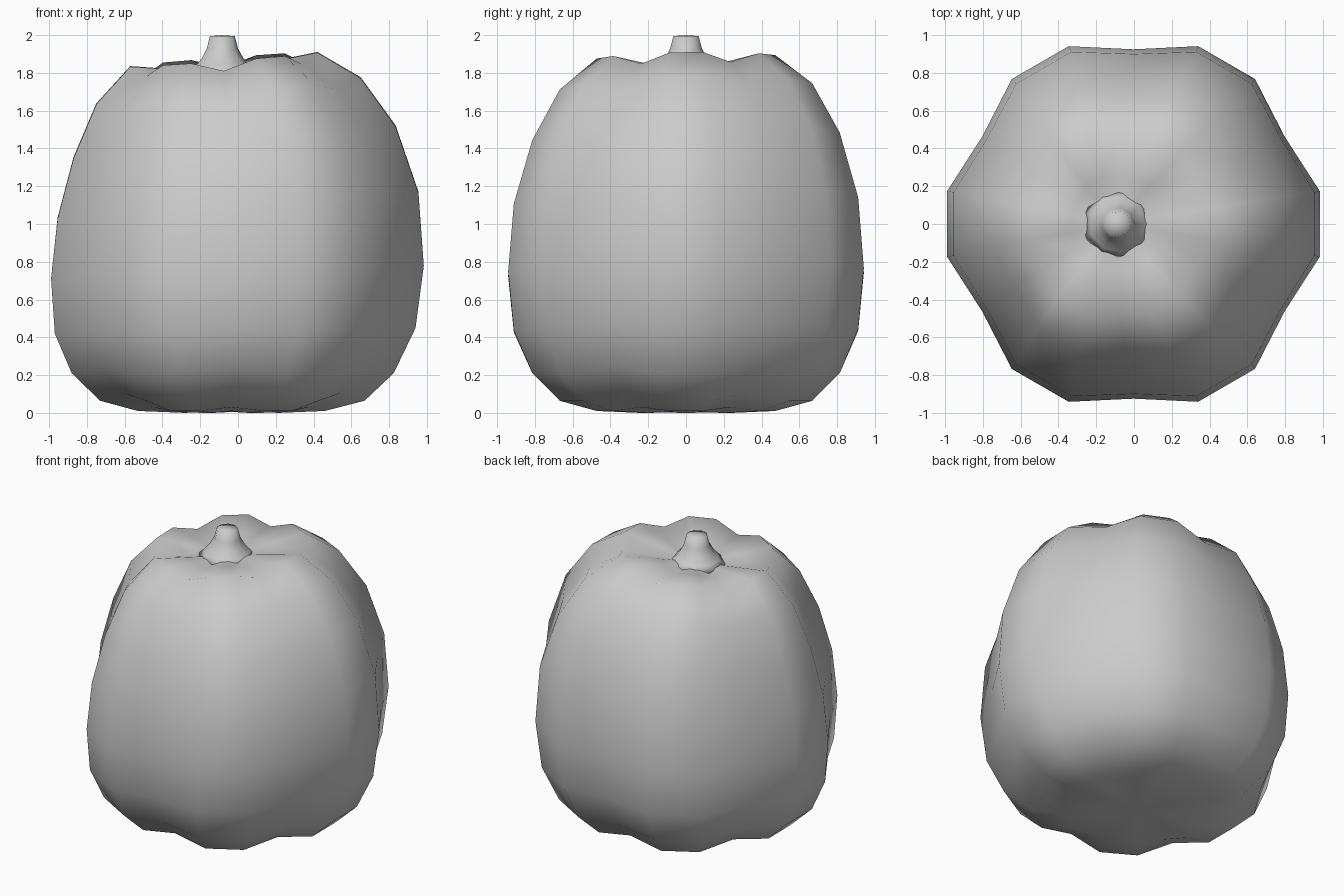
import bpy, bmesh
from math import sin, cos, radians, pi

if "Cube" in bpy.data.objects:
    bpy.data.objects.remove(bpy.data.objects["Cube"])


def make_object(name, rings, bottom, top):
    """Loft equal-length closed rings and close both ends with fans."""
    bm = bmesh.new()
    loops = [[bm.verts.new(p) for p in ring] for ring in rings]
    n = len(loops[0])
    for a, b in zip(loops, loops[1:]):
        for i in range(n):
            j = (i + 1) % n
            bm.faces.new((a[i], a[j], b[j], b[i]))
    for loop, pole in ((loops[0], bottom), (loops[-1], top)):
        tip = bm.verts.new(pole)
        for i in range(n):
            bm.faces.new((loop[i], loop[(i + 1) % n], tip))
    bmesh.ops.recalc_face_normals(bm, faces=bm.faces)
    mesh = bpy.data.meshes.new(name)
    bm.to_mesh(mesh)
    bm.free()
    mesh.shade_smooth()
    obj = bpy.data.objects.new(name, mesh)
    bpy.context.collection.objects.link(obj)
    return obj


# body rings: centre x, radius, height, tilt, groove inward, groove drop
profile = [
    (-.035, .259, .000, .000, .01, -.010),
    (-.035, .503, .010, .000, .03, -.020),
    (-.030, .711, .064, .000, .05, -.040),
    (-.028, .866, .210, .000, .06, -.030),
    (-.015, .970, .435, .015, .07, -.015),
    (-.003, 1.002, .745, .035, .077, .000),
    (.000, .970, 1.100, .070, .07, .015),
    (-.018, .866, 1.435, .085, .06, .030),
    (-.050, .711, 1.705, .070, .05, .045),
    (-.075, .503, 1.872, .038, .03, .052),
    (-.085, .255, 1.838, .020, .01, .030),
]


# six lobes: two outer points and one groove point each
def body_ring(cx, r, z, tilt, inward, drop):
    pts = []
    for i in range(18):
        a = radians(10 + 20 * i)
        groove = i % 3 == 1
        rr = r - inward * groove
        x, y = cos(a), sin(a)
        pts.append((cx + rr * x, rr * y,
                    z + tilt * (x + .25 * y) - drop * groove))
    return pts


make_object("pumpkin_body", [body_ring(*p) for p in profile],
            (-.035, 0, .005), (-.085, 0, 1.80))

# flared stem
stem = [(.19, 1.795), (.15, 1.835), (.115, 1.875), (.085, 1.93), (.068, 1.995)]
stem_rings = [[(-.085 + r * cos(2 * pi * i / 9), r * sin(2 * pi * i / 9), z)
               for i in range(9)] for r, z in stem]
make_object("stem", stem_rings, (-.085, 0, 1.78), (-.085, 0, 2.0))
